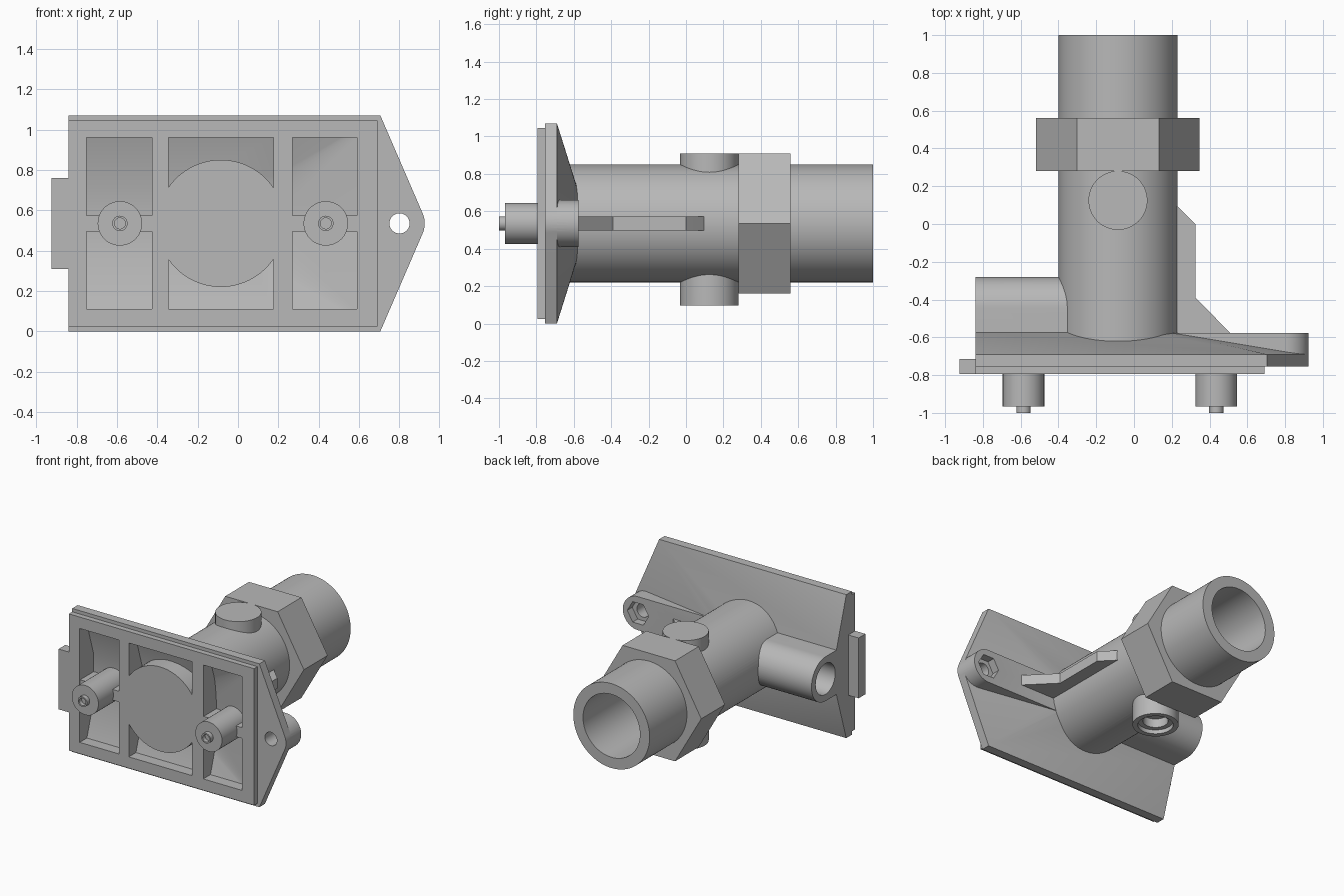
import bpy, bmesh
from math import cos, sin, pi, radians

cube = bpy.data.objects.get("Cube")
if cube:
    bpy.data.objects.remove(cube)

grey = bpy.data.materials.new("plain grey")
grey.use_nodes = True
colour = (0.48, 0.48, 0.48, 1)
grey.diffuse_color = colour
grey.node_tree.nodes["Principled BSDF"].inputs["Base Color"].default_value = colour

CZ = 0.535    # height of the main axis
PX = -0.085   # x of the pipe axis


def finish(name, bm):
    bmesh.ops.recalc_face_normals(bm, faces=bm.faces)
    mesh = bpy.data.meshes.new(name)
    bm.to_mesh(mesh)
    bm.free()
    mesh.materials.append(grey)
    ob = bpy.data.objects.new(name, mesh)
    bpy.context.collection.objects.link(ob)
    return ob


def place(axis, t, u, v):
    return {"x": (t, u, v), "y": (u, t, v), "z": (u, v, t)}[axis]


def prism(name, profile, a, b, axis="y"):
    """Extrude a flat profile from a to b along an axis."""
    bm = bmesh.new()
    low = [bm.verts.new(place(axis, a, *p)) for p in profile]
    high = [bm.verts.new(place(axis, b, *p)) for p in profile]
    bm.faces.new(low)
    bm.faces.new(high)
    n = len(profile)
    for i in range(n):
        j = (i + 1) % n
        bm.faces.new((low[i], low[j], high[j], high[i]))
    return finish(name, bm)


def arc(cx, cy, r, start=0, end=360, n=64):
    full = end - start == 360
    steps = n if full else n - 1
    return [(cx + r * cos(radians(start + (end - start) * i / steps)),
             cy + r * sin(radians(start + (end - start) * i / steps))) for i in range(n)]


def rect(u0, u1, v0, v1):
    return [(u0, v0), (u1, v0), (u1, v1), (u0, v1)]


def hull(name, points):
    bm = bmesh.new()
    for p in points:
        bm.verts.new(p)
    res = bmesh.ops.convex_hull(bm, input=bm.verts)
    junk = {g for g in res["geom_interior"] + res["geom_unused"]
            if isinstance(g, bmesh.types.BMVert)}
    bmesh.ops.delete(bm, geom=list(junk), context="VERTS")
    bmesh.ops.dissolve_limit(bm, angle_limit=0.01, verts=bm.verts, edges=bm.edges)
    return finish(name, bm)


def boolean(target, tool, op="DIFFERENCE", keep=False):
    mod = target.modifiers.new("cut", "BOOLEAN")
    mod.operation, mod.solver, mod.object = op, "EXACT", tool
    bpy.context.view_layer.objects.active = target
    bpy.ops.object.modifier_apply(modifier=mod.name)
    if not keep:
        bpy.data.objects.remove(tool)


# Flange: pointed plate with a hipped back and a shallow front lip
outline = ([(-0.84, 0), (0.705, 0)] + arc(0.80, CZ, 0.125, -23, 23, 10)
           + [(0.705, 1.07), (-0.84, 1.07)])
ridge = [(-0.84, CZ - 0.17)] + arc(0.06, CZ, 0.17, -90, 90, 17) + [(-0.84, CZ + 0.17)]


def hipped(name, front, base, top):
    return hull(name, [(x, y, z) for y in (front, base) for x, z in outline]
                + [(x, top, z) for x, z in ridge])


flange = hipped("flange", -0.755, -0.69, -0.575)
boolean(flange, prism("lip", rect(-0.84, 0.69, 0.025, 1.045), -0.795, -0.72), "UNION")

# Fixing lug with a through hole and a hexagonal nut pocket
lug = [(0.1, CZ - 0.125)] + arc(0.80, CZ, 0.125, -90, 90, 24) + [(0.1, CZ + 0.125)]
boolean(flange, prism("lug", lug, -0.72, -0.576), "UNION")
boolean(flange, prism("lug_hole", arc(0.80, CZ, 0.05, n=32), -0.9, -0.4))
boolean(flange, prism("nut_pocket", arc(0.80, CZ, 0.088, n=6), -0.635, -0.4))

# Front pockets whose floors follow the hipped back
for x0, x1 in ((-0.75, -0.425), (-0.345, 0.175), (0.27, 0.59)):
    pocket = prism("pocket", rect(x0, x1, 0.11, 0.96), -0.83, -0.4)
    boolean(pocket, hipped("pocket_floor", -0.86, -0.745, -0.63), "INTERSECT")
    boolean(flange, pocket)

parts = [flange]

# Side tab
parts.append(prism("side_tab", rect(-0.925, -0.83, 0.31, 0.76), -0.795, -0.715))

# Locating pins with hollow tips and webs
for side, x, x0, x1 in (("right", -0.585, -0.755, -0.42), ("left", 0.435, 0.265, 0.595)):
    parts.append(prism(side + "_pin", arc(x, CZ, 0.11), -0.967, -0.62))
    tip = prism(side + "_pin_tip", arc(x, CZ, 0.038, n=32), -1.0, -0.95)
    boolean(tip, prism("tip_hole", arc(x, CZ, 0.027, n=32), -1.1, -0.97))
    parts.append(tip)
    parts.append(prism(side + "_web", rect(x0, x1, CZ - 0.04, CZ + 0.04), -0.79, -0.62))

# Main pipe, hexagonal collar, bosses and side port
pipe = prism("main_pipe", arc(PX, CZ, 0.315, n=96), -0.794, 1.0)
collar = prism("hex_collar", arc(PX, CZ, 0.433, n=6), 0.28, 0.56)
top_boss = prism("top_boss", arc(PX, 0.125, 0.156), 0.6, 0.91, "z")
bottom_boss = prism("bottom_boss", arc(PX, 0.125, 0.156), 0.095, 0.5, "z")
port_shape = ([(-0.62, CZ - 0.165)] + [(y, z) for z, y in arc(CZ, -0.445, 0.165, 180, 0, 40)]
              + [(-0.62, CZ + 0.165)])
side_port = prism("side_port", port_shape, -0.84, -0.2, "x")
rib = prism("side_rib", [(0.12, 0.2), (0.22, 0.105), (0.325, 0.0), (0.325, -0.39),
                         (0.51, -0.577), (0.51, -0.62), (0.12, -0.62)],
            CZ - 0.038, CZ + 0.038, "z")

# Stepped socket under the bottom boss
for r, top in ((0.12, 0.125), (0.085, 0.19)):
    boolean(bottom_boss, prism("socket", arc(PX, 0.125, r), 0.0, top, "z"))

# Bores shared by the overlapping parts
bore = prism("bore", arc(PX, CZ, 0.235, n=96), -0.52, 1.2)
port_bore = prism("port_bore", arc(-0.445, CZ, 0.115), -1.0, PX, "x")
body = [pipe, collar, top_boss, bottom_boss, side_port, rib]
for ob in body:
    boolean(ob, bore, keep=True)
for ob in (pipe, side_port):
    boolean(ob, port_bore, keep=True)
boolean(pipe, prism("socket_clearance", arc(PX, 0.125, 0.085), 0.0, 0.255, "z"))
for tool in (bore, port_bore):
    bpy.data.objects.remove(tool)
parts += body

# Smooth round walls, crisp edges
for ob in parts:
    bpy.ops.object.select_all(action="DESELECT")
    ob.select_set(True)
    bpy.context.view_layer.objects.active = ob
    bpy.ops.object.shade_smooth_by_angle(angle=radians(20))
